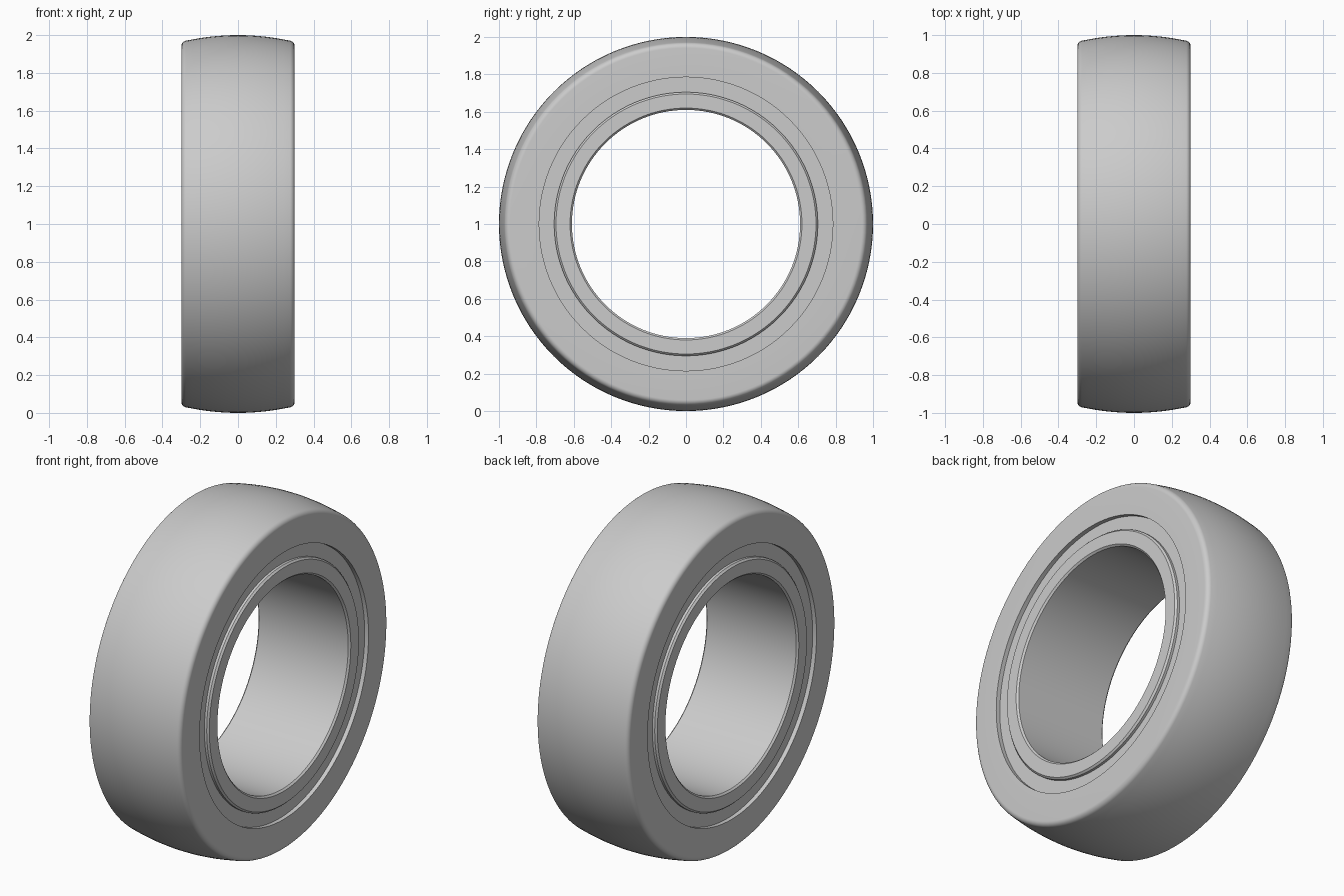
import bpy
import bmesh
from math import sin, cos, pi, radians

cube = bpy.data.objects.get("Cube")
if cube:
    bpy.data.objects.remove(cube, do_unlink=True)

SEGMENTS = 128
HALF = 0.3          # half of the overall width
BORE = 0.61         # radius of the centre hole
STEP = 0.275        # outer face of the recessed shields
RACE_IN = 0.705     # shield inner radius
RACE_OUT = 0.785    # shield outer radius
FILLET = 0.03

steel = bpy.data.materials.new("grey steel")
steel.use_nodes = True
steel.diffuse_color = (0.6, 0.6, 0.6, 1)
steel.node_tree.nodes["Principled BSDF"].inputs["Base Color"].default_value = (0.6, 0.6, 0.6, 1)


def lathe(name, profile):
    """Turn a closed (x, radius) profile around the x axis."""
    bm = bmesh.new()
    rings = []
    for i in range(SEGMENTS):
        a = 2 * pi * i / SEGMENTS
        rings.append([bm.verts.new((x, r * sin(a), 1 + r * cos(a))) for x, r in profile])
    count = len(profile)
    for i, ring in enumerate(rings):
        following = rings[(i + 1) % SEGMENTS]
        for j in range(count):
            k = (j + 1) % count
            bm.faces.new((ring[j], ring[k], following[k], following[j]))
    bmesh.ops.recalc_face_normals(bm, faces=bm.faces)
    mesh = bpy.data.meshes.new(name)
    bm.to_mesh(mesh)
    bm.free()
    mesh.materials.append(steel)
    obj = bpy.data.objects.new(name, mesh)
    bpy.context.collection.objects.link(obj)
    bpy.ops.object.select_all(action="DESELECT")
    obj.select_set(True)
    bpy.context.view_layer.objects.active = obj
    bpy.ops.object.shade_smooth_by_angle(angle=radians(30))
    return obj


def mirrored(half_profile):
    """Complete a profile with its mirror image across x = 0."""
    return half_profile + [(-x, r) for x, r in reversed(half_profile)]


# Outer ring: flat sides, rounded shoulders and a crowned tread
crown_edge = 0.276
shoulder = [(HALF, RACE_OUT)]
for i in range(9):
    a = radians(78) * i / 8
    shoulder.append((HALF - FILLET + FILLET * cos(a), 0.941 + FILLET * sin(a)))
crown = []
for i in range(1, 17):
    x = crown_edge * (1 - i / 8)
    crown.append((x, 1 - 0.03 * (x / crown_edge) ** 2))
left_shoulder = [(-x, r) for x, r in reversed(shoulder)]
lathe("outer_ring", shoulder + crown[:-1] + left_shoulder)

# Inner ring with chamfered rims
lathe("inner_ring", mirrored([
    (HALF - 0.01, BORE),
    (HALF, BORE + 0.01),
    (HALF, RACE_IN - 0.01),
    (HALF - 0.01, RACE_IN),
]))

# Recessed shields between the rings on both sides
for side, name in ((1, "left_shield"), (-1, "right_shield")):
    lathe(name, [
        (side * STEP, RACE_IN),
        (side * STEP, RACE_OUT),
        (side * (STEP - 0.03), RACE_OUT),
        (side * (STEP - 0.03), RACE_IN),
    ])
